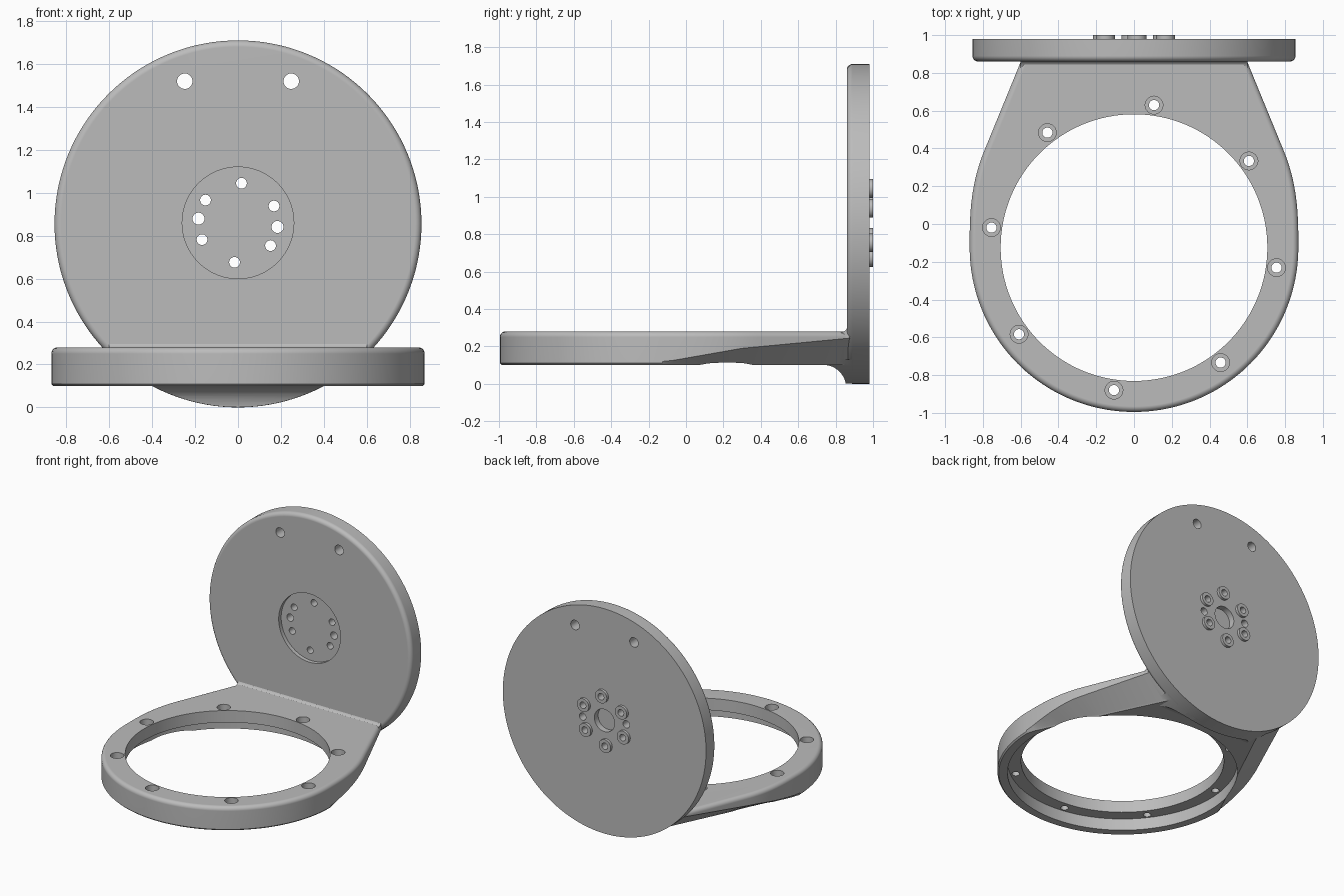
import bpy, bmesh, math
from mathutils import Vector

if "Cube" in bpy.data.objects:
    bpy.data.objects.remove(bpy.data.objects["Cube"])

grey = bpy.data.materials.new("machined grey")
grey.diffuse_color = (0.5, 0.5, 0.5, 1)
grey.use_nodes = True
grey.node_tree.nodes["Principled BSDF"].inputs["Base Color"].default_value = grey.diffuse_color

RING_Y, DISC_Z = -0.125, 0.855      # ring centre (y) and disc centre (z)


def make_object(name, bm):
    bmesh.ops.recalc_face_normals(bm, faces=bm.faces)
    me = bpy.data.meshes.new(name)
    bm.to_mesh(me)
    bm.free()
    me.materials.append(grey)
    ob = bpy.data.objects.new(name, me)
    bpy.context.collection.objects.link(ob)
    return ob


def loft(name, rings):
    """Skin closed rings of equal length and cap both ends."""
    bm = bmesh.new()
    vs = [[bm.verts.new(p) for p in r] for r in rings]
    n = len(vs[0])
    for a, b in zip(vs, vs[1:]):
        for i in range(n):
            j = (i + 1) % n
            bm.faces.new((a[i], a[j], b[j], b[i]))
    bm.faces.new(vs[0])
    bm.faces.new(vs[-1])
    return make_object(name, bm)


def lathe(name, profile, centre, axis, n=32):
    """Revolve (radius, height) points about a line along y or z."""
    rings = []
    for r, h in profile:
        ring = []
        for i in range(n):
            t = 2 * math.pi * i / n
            u, v = r * math.cos(t), r * math.sin(t)
            ring.append((centre[0] + u, h, centre[1] + v) if axis == 'Y'
                        else (centre[0] + u, centre[1] + v, h))
        rings.append(ring)
    return loft(name, rings)


def boolean(ob, other, op):
    m = ob.modifiers.new(op, 'BOOLEAN')
    m.operation, m.object, m.solver = op, other, 'EXACT'
    bpy.context.view_layer.objects.active = ob
    bpy.ops.object.modifier_apply(modifier=m.name)
    bpy.data.objects.remove(other)


def prism(name, profile, half):
    """Extrude a (y, z) profile across x."""
    return loft(name, [[(x, y, z) for y, z in profile] for x in (-half, half)])


def arc(cy, cz, r, a0, a1, n=12):
    return [(cy + r * math.cos(math.radians(a0 + (a1 - a0) * i / n)),
             cz + r * math.sin(math.radians(a0 + (a1 - a0) * i / n))) for i in range(n + 1)]


# Ring and tapering arm: wide upper outline, straight narrower lower outline
def outline(kind):
    half = []
    for i in range(49):
        a = math.radians(-90 + 90 * i / 48)
        half.append((0.87 * math.cos(a), RING_Y + 0.87 * math.sin(a)))
    for i in range(1, 31):
        y = -0.1 + 1.02 * i / 30
        if kind == 'bottom':
            x = 0.868 - 0.48 * (y + 0.1)
        elif y < 0.37:
            x = 0.87 - 0.07 * ((y + 0.1) / 0.47) ** 2.6
        else:
            x = 0.80 - 0.41 * (y - 0.37)
        half.append((x, y))
    return half + [(-x, y) for x, y in reversed(half[1:])]


def inset(pts, d):
    out = []
    for i, p in enumerate(pts):
        a, b = Vector(pts[i - 1]), Vector(pts[(i + 1) % len(pts)])
        t = (b - a).normalized()
        out.append((p[0] - t.y * d, p[1] + t.x * d))
    return out


def break_height(y):
    """Height where the undercut flank meets the upright wall."""
    if y < -0.1:
        return 0.12
    if y < 0.3:
        return 0.12 + 0.07 * (y + 0.1) / 0.4
    return min(0.245, 0.19 + 0.05 * (y - 0.3) / 0.53)


low, top = outline('bottom'), outline('top')
rings = [[(x, y, 0.10) for x, y in inset(low, 0.01)],
         [(x, y, 0.11) for x, y in low],
         [(x, y, break_height(y)) for x, y in top]]
for k in range(6):
    a = math.radians(18 * k)
    rings.append([(x, y, 0.25 + 0.03 * math.sin(a))
                  for x, y in inset(top, 0.03 * (1 - math.cos(a)))])
bracket = loft("bracket", rings)

# Upright disc with a rounded front rim
rim = [(0.825 + 0.03 * math.sin(math.radians(18 * k)),
        0.89 - 0.03 * math.cos(math.radians(18 * k))) for k in range(6)]
boolean(bracket, lathe("disc", rim + [(0.855, 0.98)], (0, DISC_Z), 'Y', 144), 'UNION')

# Concave fillets above and below the joint; the lower one follows the disc edge
upper = prism("upper_fillet", arc(0.825, 0.315, 0.04, -90, 0) + [(0.9, 0.315), (0.9, 0.25), (0.825, 0.25)], 0.6)
boolean(bracket, upper, 'UNION')
lower = prism("lower_fillet", arc(0.735, -0.02, 0.121, 90, 0) + [(0.92, -0.02), (0.92, 0.13), (0.735, 0.13)], 0.7)
boolean(lower, lathe("fillet_limit", [(0.8545, 0.6), (0.8545, 0.97)], (0, DISC_Z), 'Y', 144), 'INTERSECT')
boolean(bracket, lower, 'UNION')

# Large opening with a wider seat underneath
opening = [(0.80, 0.0), (0.80, 0.19), (0.706, 0.19), (0.706, 0.4)]
boolean(bracket, lathe("opening", opening, (0, RING_Y), 'Z', 128), 'DIFFERENCE')

# Eight counterbored screw holes around the ring
for k in range(8):
    a = math.radians(82 + 45 * k)
    c = (0.762 * math.cos(a), RING_Y + 0.762 * math.sin(a))
    screw = [(0.027, 0.05), (0.027, 0.235), (0.047, 0.235), (0.047, 0.35)]
    boolean(bracket, lathe("screw_hole", screw, c, 'Z'), 'DIFFERENCE')

# Shallow front pocket and blind rear bore
boolean(bracket, lathe("pocket", [(0.26, 0.8), (0.26, 0.89)], (0, 0.86), 'Y', 96), 'DIFFERENCE')
boolean(bracket, lathe("rear_bore", [(0.085, 0.935), (0.085, 1.1)], (0, 0.86), 'Y', 48), 'DIFFERENCE')


def hub_point(deg):
    a = math.radians(deg)
    return (0.185 * math.cos(a), 0.86 + 0.185 * math.sin(a))


# Six raised hub bosses, then all through holes in the disc
holes = [((-0.248, 1.52), 0.036), ((0.248, 1.52), 0.036),
         (hub_point(174), 0.028), (hub_point(-6), 0.028)]
for k in range(6):
    p = hub_point(25 + 60 * k)
    boolean(bracket, lathe("boss", [(0.05, 0.96), (0.05, 1.0)], p, 'Y'), 'UNION')
    holes.append((p, 0.025))
for p, r in holes:
    boolean(bracket, lathe("disc_hole", [(r, 0.7), (r, 1.1)], p, 'Y'), 'DIFFERENCE')

# Smooth curved faces while keeping edges crisp
bpy.ops.object.select_all(action='DESELECT')
bracket.select_set(True)
bpy.context.view_layer.objects.active = bracket
bpy.ops.object.shade_smooth_by_angle(angle=math.radians(28))
w = bracket.modifiers.new("weighted_normals", 'WEIGHTED_NORMAL')
w.keep_sharp = True
